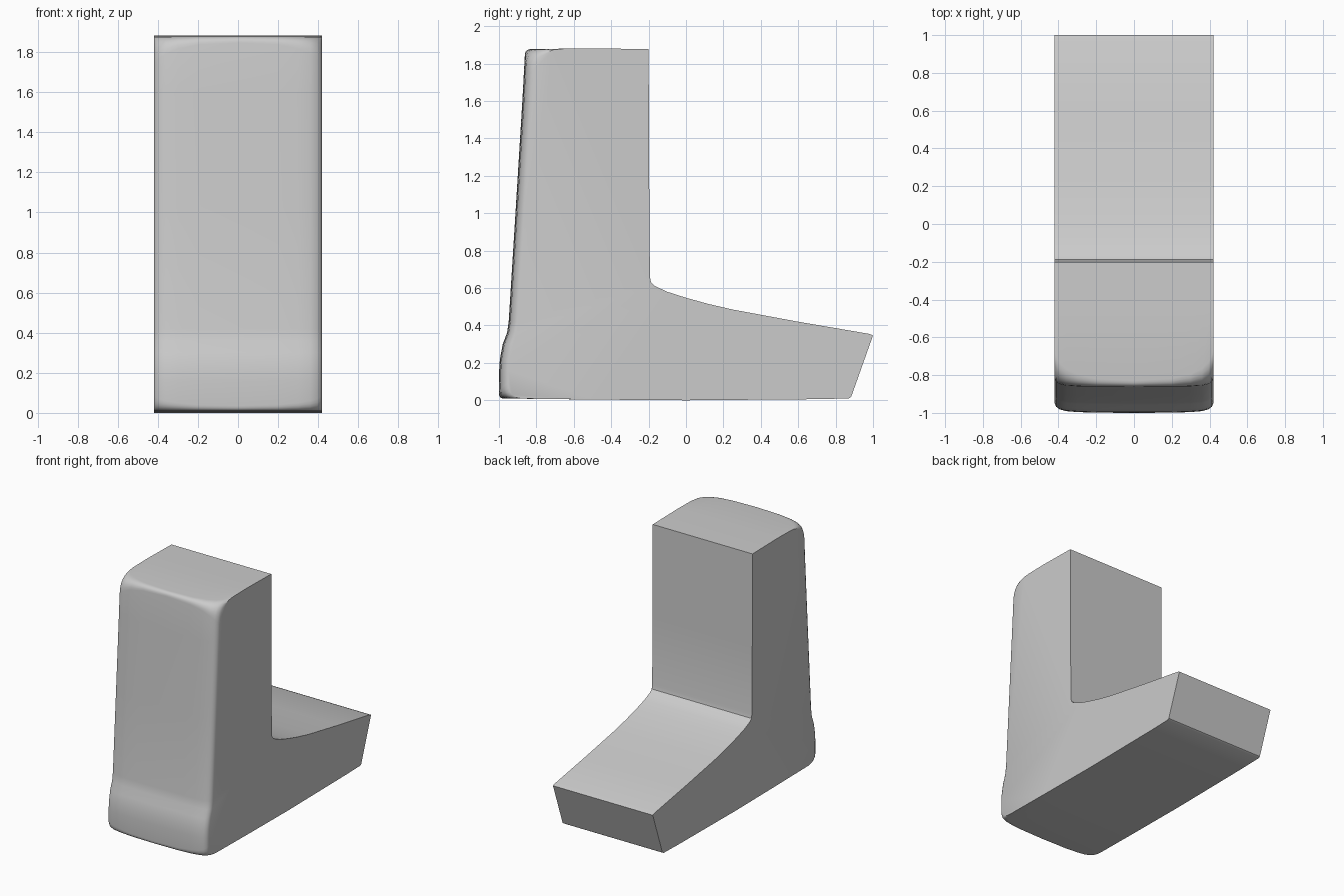
import bpy, bmesh
from mathutils import Vector

if "Cube" in bpy.data.objects:
    bpy.data.objects.remove(bpy.data.objects["Cube"])


def rounded(before, corner, after, r, n=6):
    """Round a profile corner with a quadratic curve of reach r."""
    a = corner + (before - corner).normalized() * r
    b = corner + (after - corner).normalized() * r
    return [a * (1 - t) ** 2 + corner * 2 * t * (1 - t) + b * t ** 2
            for t in (i / n for i in range(n + 1))]


def profile(inset, top_r, low_r):
    """Side outline (y, z); the front edge is pulled in by inset."""
    # inner wall, instep, toe and sole
    back = [(-.2, 1.877), (-.197, 1.2), (-.193, .66), (-.187, .63), (-.165, .61),
            (-.1, .58), (0, .548), (.12, .515), (.25, .485), (.6, .42), (.98, .355),
            (1, .347), (.883, .018), (.87, .01), (.7, .006), (0, 0), (-.5, .004)]
    back = [Vector(p) for p in back]
    # front wall with the heel bulge
    front = [(-.999, .16), (-.995, .22), (-.98, .3), (-.957, .36), (-.948, .42),
             (-.91, 1.03), (-.875, 1.6)]
    front = [Vector((y + inset, z)) for y, z in front]
    low = Vector((-1 + inset, .01))
    top = Vector((-.86 + inset, 1.877))
    ridge = Vector((-.5, 1.882))
    return (back + rounded(back[-1], low, front[0], low_r)
            + front + rounded(front[-1], top, ridge, top_r) + [ridge])


# sections across half the width: x, front inset, top and bottom corner reach
half = [(0, 0, .03, .025), (.2, .001, .04, .03), (.3, .004, .06, .04),
        (.36, .009, .085, .05), (.395, .019, .11, .06), (.412, .032, .13, .07),
        (.42, .05, .15, .08)]
sections = [(-x, *rest) for x, *rest in half[:0:-1]] + half

# loft the boot body through the sections
bm = bmesh.new()
loops = [[bm.verts.new((x, p.x, p.y)) for p in profile(i, t, l)]
         for x, i, t, l in sections]
n = len(loops[0])
for a, b in zip(loops, loops[1:]):
    for k in range(n):
        bm.faces.new((a[k], a[(k + 1) % n], b[(k + 1) % n], b[k]))
bm.faces.new(loops[0])
bm.faces.new(loops[-1])
bmesh.ops.recalc_face_normals(bm, faces=bm.faces)

mesh = bpy.data.meshes.new("boot_body")
bm.to_mesh(mesh)
bm.free()
boot = bpy.data.objects.new("boot_body", mesh)
bpy.context.collection.objects.link(boot)
bpy.context.view_layer.objects.active = boot
boot.select_set(True)
bpy.ops.object.shade_smooth_by_angle(angle=0.6)
